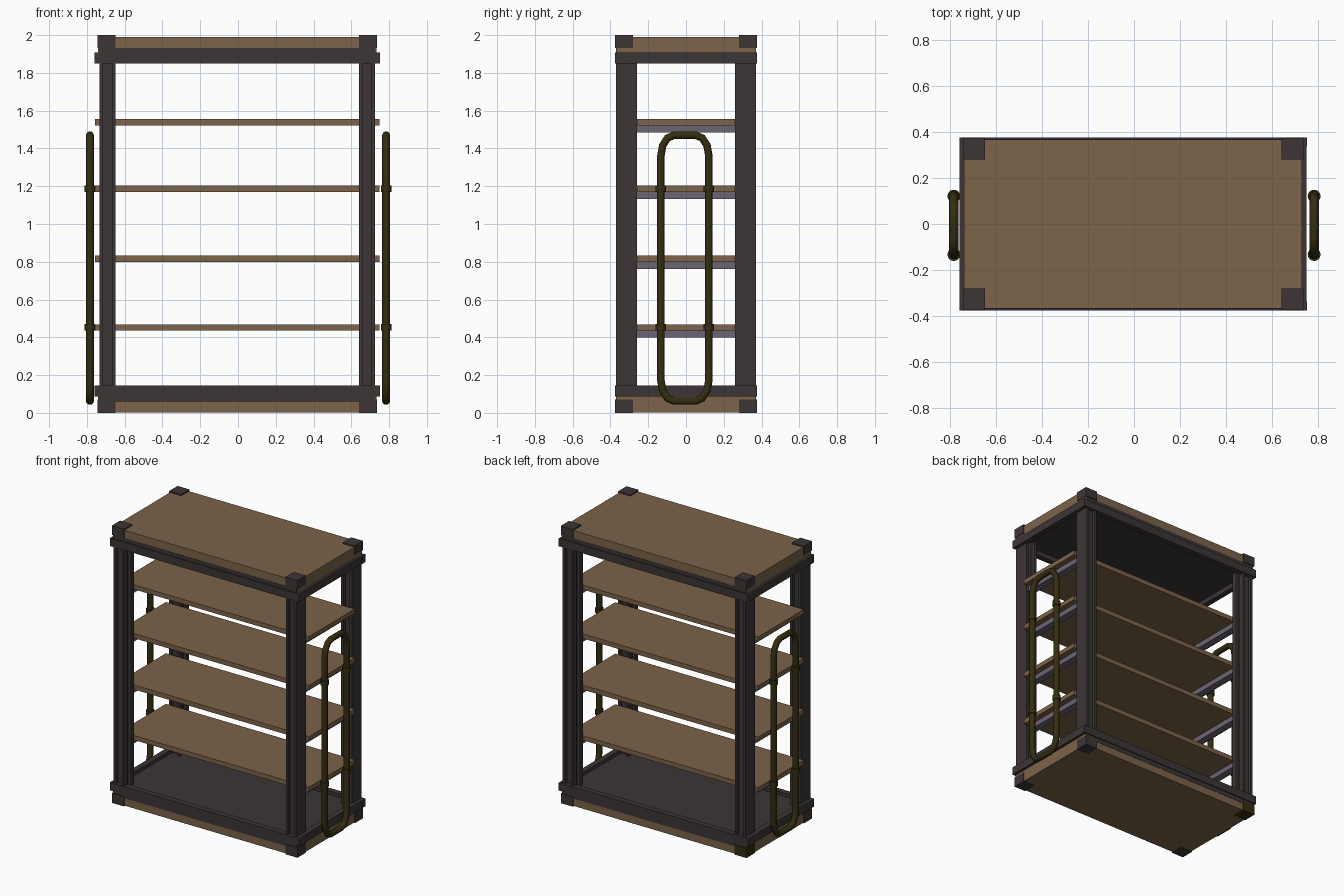
import bpy
import bmesh
from math import cos, sin, pi

cube = bpy.data.objects.get("Cube")
if cube:
    bpy.data.objects.remove(cube)

CX = -0.004      # slight sideways offset of the frame


def material(name, rgb):
    m = bpy.data.materials.new(name)
    m.use_nodes = True
    m.diffuse_color = (*rgb, 1)
    bsdf = next(n for n in m.node_tree.nodes if n.type == 'BSDF_PRINCIPLED')
    bsdf.inputs["Base Color"].default_value = (*rgb, 1)
    return m


WOOD = material("brown wood", (0.2, 0.125, 0.067))
DARK = material("dark frame", (0.046, 0.036, 0.036))
OLIVE = material("olive metal", (0.034, 0.027, 0.005))
GREY = material("grey bracket", (0.15, 0.13, 0.17))


def finish(name, bm, mat):
    bmesh.ops.recalc_face_normals(bm, faces=bm.faces)
    me = bpy.data.meshes.new(name)
    bm.to_mesh(me)
    bm.free()
    me.materials.append(mat)
    ob = bpy.data.objects.new(name, me)
    bpy.context.collection.objects.link(ob)
    return ob


def box(name, x, y, z, mat):
    """Box from (low, high) ranges on each axis."""
    bm = bmesh.new()
    bmesh.ops.create_cube(bm, size=1)
    for v in bm.verts:
        for i, (lo, hi) in enumerate((x, y, z)):
            v.co[i] = hi if v.co[i] > 0 else lo
    return finish(name, bm, mat)


def span(a, b, sign, offset=0.0):
    return tuple(sorted((offset + sign * a, offset + sign * b)))


def post(name, sx, sy):
    """Upright with slots in its front, back and inner faces."""
    x0, x1, y0, y1, d = 0.645, 0.73, 0.26, 0.37, 0.022
    outline = [(x1, y0), (x1, y1), (x1 - .018, y1), (x1 - .018, y1 - d),
               (x0 + .018, y1 - d), (x0 + .018, y1), (x0, y1),
               (x0, y1 - .035), (x0 + d, y1 - .035), (x0 + d, y0 + .035),
               (x0, y0 + .035), (x0, y0), (x0 + .018, y0),
               (x0 + .018, y0 + d), (x1 - .018, y0 + d), (x1 - .018, y0)]
    bm = bmesh.new()
    face = bm.faces.new([bm.verts.new((CX + sx * x, sy * y, 0.1)) for x, y in outline])
    ext = bmesh.ops.extrude_face_region(bm, geom=[face])
    for v in ext["geom"]:
        if isinstance(v, bmesh.types.BMVert):
            v.co.z = 1.9
    finish(name, bm, DARK)


# Top and bottom decks: wood block, dark panel and surrounding rails
box("top_board", (-0.74, 0.732), (-0.368, 0.368), (1.9, 1.99), WOOD)
box("top_panel", (-0.735, 0.727), (-0.37, 0.37), (1.885, 1.932), DARK)
box("bottom_board", (-0.74, 0.732), (-0.368, 0.368), (0.003, 0.1), WOOD)
box("bottom_panel", (-0.735, 0.727), (-0.37, 0.37), (0.057, 0.12), DARK)
for deck, z in (("bottom", (0.088, 0.145)), ("top", (1.85, 1.907))):
    for side, s in (("front", -1), ("back", 1)):
        box(f"{deck}_{side}_rail", (-0.759, 0.752), span(0.337, 0.377, s), z, DARK)
    for side, s in (("right", -1), ("left", 1)):
        box(f"{deck}_{side}_rail", span(0.715, 0.7555, s, CX), (-0.337, 0.337), z, DARK)

# Posts and corner blocks
for side, sx in (("right", -1), ("left", 1)):
    for end, sy in (("front", -1), ("back", 1)):
        post(f"{end}_{side}_post", sx, sy)
        for deck, z in (("bottom", (0, 0.07)), ("top", (1.933, 2))):
            odd = deck == "bottom" and sx < 0 and sy > 0
            box(f"{deck}_{end}_{side}_corner", span(0.645, 0.741, sx, CX),
                span(0.28, 0.375, sy), z, OLIVE if odd else DARK)

# Shelves with a bracket under each end
for i, z in enumerate((0.435, 0.8, 1.17, 1.522), 1):
    box(f"shelf_{i}", (-0.758, 0.748), (-0.26, 0.26), (z, z + 0.033), WOOD)
    for side, s in (("right", -1), ("left", 1)):
        box(f"shelf_{i}_{side}_bracket", span(0.66, 0.71, s, CX),
            (-0.265, 0.265), (z - 0.037, z), GREY)

# Tubular side handles with clamps
YC, HALF, LOW, HIGH = -0.006, 0.127, 0.063, 1.47
RY, RZ, STEPS = 0.07, 0.11, 3
for side, s in (("right", -1), ("left", 1)):
    x = s * 0.784
    cu = bpy.data.curves.new(f"{side}_handle", 'CURVE')
    cu.dimensions = '3D'
    cu.bevel_depth = 0.021
    cu.bevel_resolution = 3
    path = []
    for q, (sy, zc) in enumerate(((1, HIGH - RZ), (-1, HIGH - RZ),
                                  (-1, LOW + RZ), (1, LOW + RZ))):
        for k in range(STEPS + 1):
            a = (q + k / STEPS) * pi / 2
            path.append((x, YC + sy * (HALF - RY) + RY * cos(a), zc + RZ * sin(a), 1))
    spline = cu.splines.new('POLY')
    spline.points.add(len(path) - 1)
    for p, co in zip(spline.points, path):
        p.co = co
    spline.use_cyclic_u = True
    spline.use_smooth = True
    cu.materials.append(OLIVE)
    bpy.context.collection.objects.link(bpy.data.objects.new(f"{side}_handle", cu))

    for level, z in (("lower", 0.453), ("upper", 1.187)):
        for end, sy in (("front", -1), ("back", 1)):
            bm = bmesh.new()
            bmesh.ops.create_cone(bm, cap_ends=True, segments=16,
                                  radius1=0.028, radius2=0.028, depth=0.034)
            bmesh.ops.translate(bm, verts=bm.verts, vec=(x, YC + sy * HALF, z))
            for f in bm.faces:
                f.smooth = len(f.verts) == 4
            for e in bm.edges:
                e.smooth = all(len(f.verts) == 4 for f in e.link_faces)
            finish(f"{side}_{level}_{end}_clamp", bm, OLIVE)
